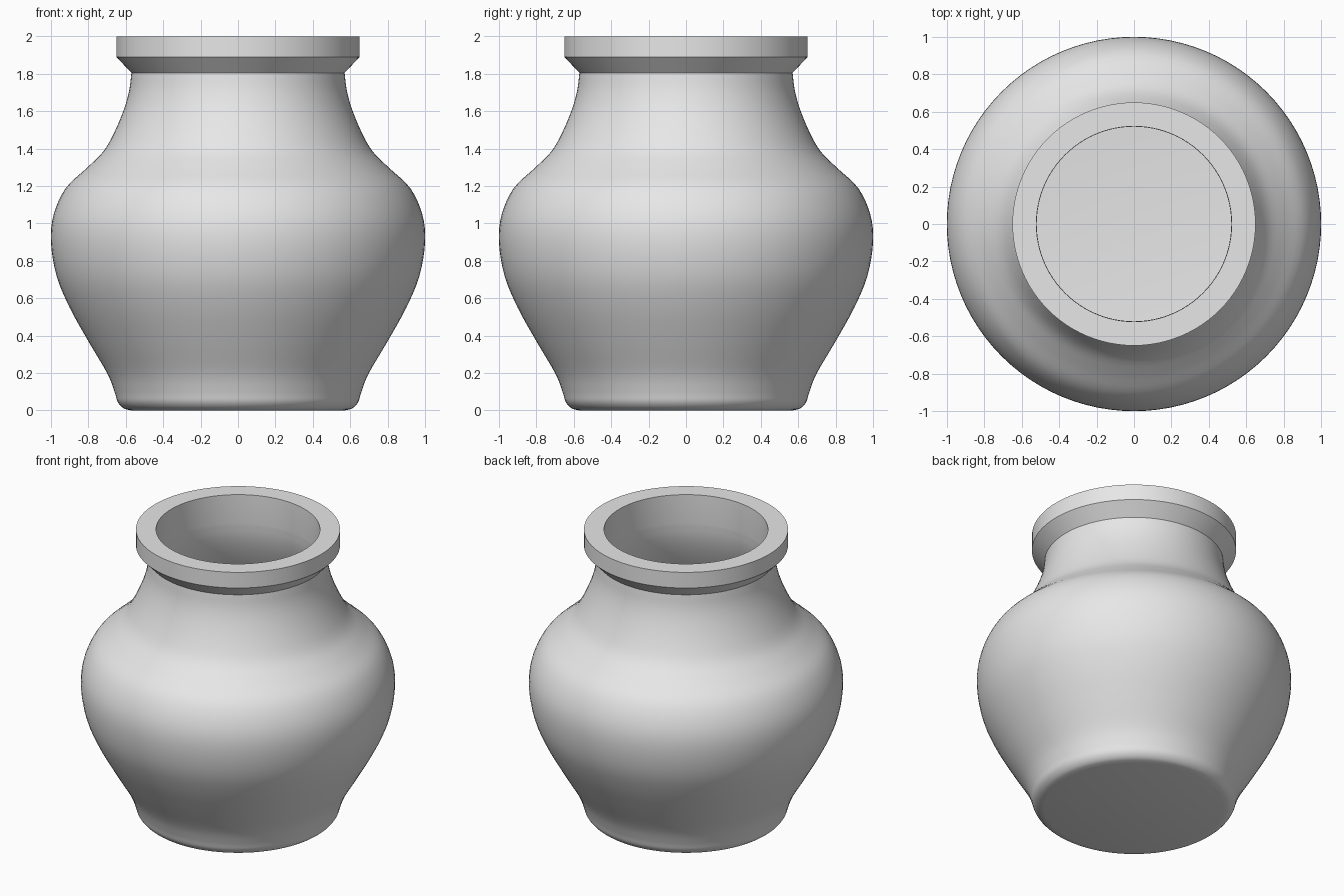
import bpy
import bmesh
import math
from mathutils import Vector

cube = bpy.data.objects.get("Cube")
if cube:
    bpy.data.objects.remove(cube, do_unlink=True)

WALL = 0.05
SEGMENTS = 96

# Outer silhouette from foot to neck, as (radius, height)
BODY = [(0.57, 0), (0.612, 0.012), (0.643, 0.045), (0.66, 0.1), (0.70, 0.2),
        (0.80, 0.37), (0.90, 0.55), (0.97, 0.72), (1.0, 0.90), (0.985, 1.05),
        (0.92, 1.19), (0.81, 1.295), (0.72, 1.385), (0.66, 1.49),
        (0.61, 1.61), (0.582, 1.71), (0.57, 1.805)]
# Flared collar, ending at the mouth opening
COLLAR = [(0.65, 1.89), (0.65, 2.0), (0.522, 2.0)]


def smooth_path(points, steps=4):
    """Catmull-Rom curve through the points."""
    p = [Vector(q) for q in points]
    p = [2 * p[0] - p[1]] + p + [2 * p[-1] - p[-2]]
    path = []
    for a, b, c, d in zip(p, p[1:], p[2:], p[3:]):
        for i in range(steps):
            t = i / steps
            path.append(0.5 * (2 * b + (c - a) * t
                               + (2 * a - 5 * b + 4 * c - d) * t ** 2
                               + (3 * b - a - 3 * c + d) * t ** 3))
    return path + [p[-2]]


def inset_path(path, distance):
    """Shift the path towards the hollow side."""
    result = []
    for i, point in enumerate(path):
        along = path[min(i + 1, len(path) - 1)] - path[max(i - 1, 0)]
        along.normalize()
        result.append(point + Vector((-along.y, along.x)) * distance)
    return result


# Closed section: base, outer wall, collar, inner wall, inner floor
outer = smooth_path(BODY)
inner = [q for q in inset_path(outer, WALL) if q.y > WALL + 0.002]
section = ([Vector((0, 0))] + outer + [Vector(q) for q in COLLAR]
           + inner[::-1] + [Vector((inner[0].x - 0.03, WALL)), Vector((0, WALL))])

bm = bmesh.new()
verts = [bm.verts.new((q.x, 0, q.y)) for q in section]
edges = [bm.edges.new(pair) for pair in zip(verts, verts[1:])]
bmesh.ops.spin(bm, geom=verts + edges, cent=(0, 0, 0), axis=(0, 0, 1),
               angle=2 * math.pi, steps=SEGMENTS, use_merge=True)
bmesh.ops.remove_doubles(bm, verts=bm.verts, dist=0.0005)
bmesh.ops.recalc_face_normals(bm, faces=bm.faces)
mesh = bpy.data.meshes.new("pot")
bm.to_mesh(mesh)
bm.free()

# Plain grey clay
clay = bpy.data.materials.new("light grey clay")
clay.use_nodes = True
color = (0.8, 0.8, 0.8, 1)
clay.diffuse_color = color
clay.node_tree.nodes["Principled BSDF"].inputs["Base Color"].default_value = color
mesh.materials.append(clay)

pot = bpy.data.objects.new("pot", mesh)
bpy.context.collection.objects.link(pot)
bpy.ops.object.select_all(action='DESELECT')
pot.select_set(True)
bpy.context.view_layer.objects.active = pot
bpy.ops.object.shade_smooth_by_angle(angle=math.radians(30))
